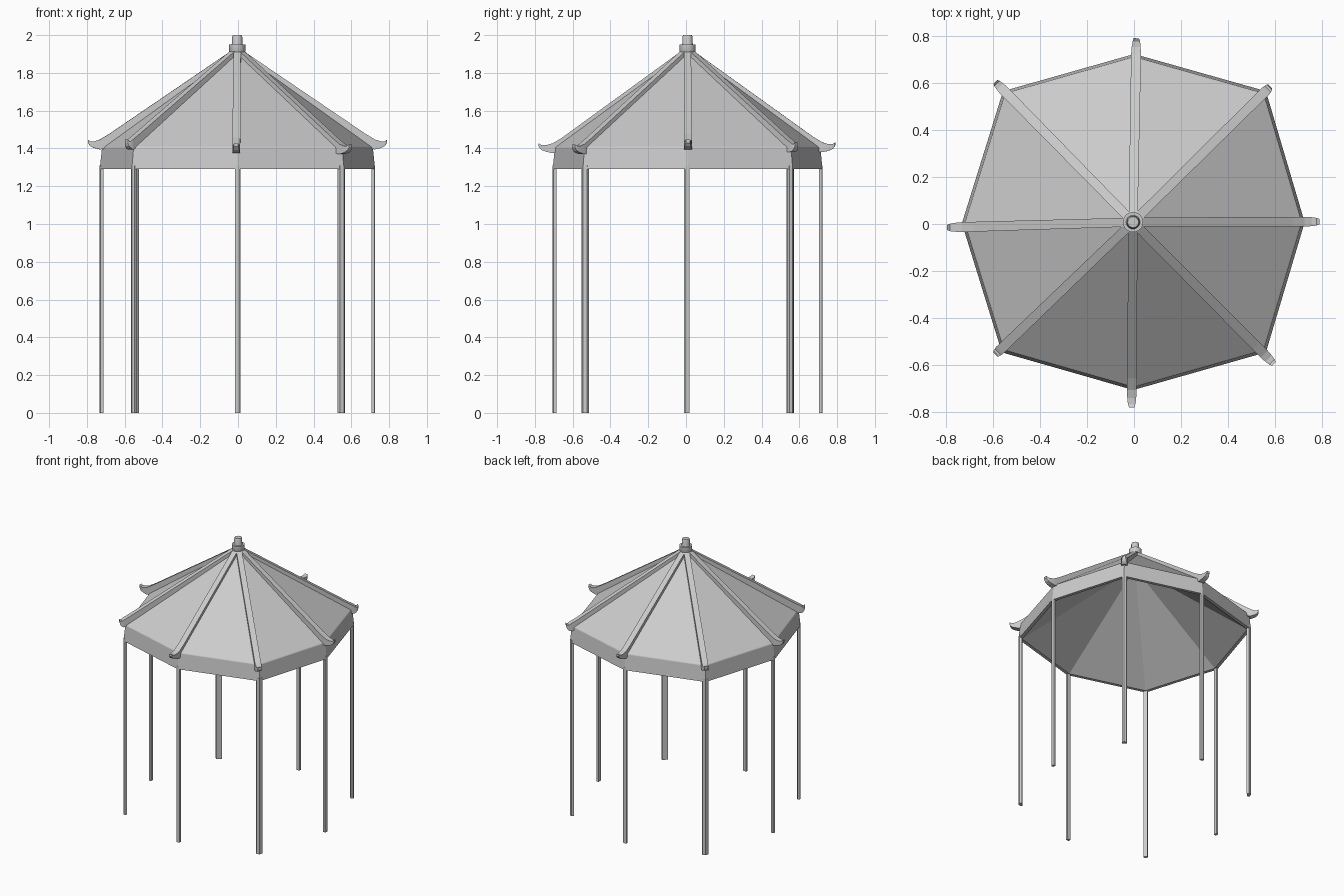
import bpy, bmesh
from mathutils import Vector

cube = bpy.data.objects.get("Cube")
if cube:
    bpy.data.objects.remove(cube, do_unlink=True)

grey = bpy.data.materials.new("plain_grey")
grey.use_nodes = True
COLOUR = (0.6, 0.6, 0.6, 1)
grey.diffuse_color = COLOUR
grey.node_tree.nodes["Principled BSDF"].inputs["Base Color"].default_value = COLOUR

CENTRE = Vector((-0.004, 0.008, 0))
EAVE_Z, RIM_Z = 1.407, 1.29

# Eave corners (counter-clockwise from +x), ridge tips, tip sag and leg widths
CORNERS = [Vector((x, y, 0)) for x, y in (
    (0.726, 0.007), (0.561, 0.565), (0.001, 0.723), (-0.557, 0.565),
    (-0.732, 0.003), (-0.562, -0.546), (-0.003, -0.706), (0.561, -0.546))]
TIPS = [Vector((x, y, 0)) for x, y in (
    (0.79, 0.01), (0.58, 0.585), (0.01, 0.79), (-0.59, 0.605),
    (-0.795, -0.015), (-0.59, -0.555), (-0.01, -0.78), (0.595, -0.595))]
SAG = (0, 0.015, 0.015, 0.015, 0, 0, 0.02, 0.025)
LEG_WIDTH = (0.013, 0.019, 0.013, 0.023, 0.013, 0.016, 0.013, 0.023)


def finish(name, bm):
    bmesh.ops.recalc_face_normals(bm, faces=bm.faces)
    mesh = bpy.data.meshes.new(name)
    bm.to_mesh(mesh)
    bm.free()
    mesh.materials.append(grey)
    obj = bpy.data.objects.new(name, mesh)
    bpy.context.collection.objects.link(obj)
    return obj


def loft(name, rings, soft_ring=None):
    """Joins rings of equal length, closes both ends and may round one ring."""
    bm = bmesh.new()
    rows = [[bm.verts.new(p) for p in ring] for ring in rings]
    for a, b in zip(rows, rows[1:]):
        for i in range(len(a)):
            j = (i + 1) % len(a)
            bm.faces.new((a[i], a[j], b[j], b[i]))
    bm.faces.new(rows[0])
    bm.faces.new(rows[-1])
    if soft_ring is not None:
        ring = set(rows[soft_ring])
        edges = [e for e in bm.edges if set(e.verts) <= ring]
        bmesh.ops.bevel(bm, geom=edges, offset=0.005, segments=3,
                        profile=0.5, affect="EDGES")
    return finish(name, bm)


def outline(scale, z):
    up = Vector((0, 0, z))
    return [CENTRE + (c - CENTRE) * scale + up for c in CORNERS]


# Hollow canopy: underside, rim, skirt, softened eave and roof slopes
loft("roof_canopy", [outline(0.01, 1.80), outline(0.968, RIM_Z), outline(1, RIM_Z),
                     outline(0.983, EAVE_Z), outline(0.01, 1.915)], soft_ring=3)

for i, (corner, tip) in enumerate(zip(CORNERS, TIPS)):
    out = (corner - CENTRE).normalized()

    # Leg whose outer faces follow the two sides of the canopy
    e1 = (CORNERS[i - 1] - corner).normalized() * LEG_WIDTH[i]
    e2 = (CORNERS[(i + 1) % 8] - corner).normalized() * LEG_WIDTH[i]
    inward = out * -0.016
    section = [corner, corner + e1, corner + e1 + inward,
               corner + e2 + inward, corner + e2]
    loft(f"leg_{i + 1}", [section, [p + Vector((0, 0, RIM_Z + 0.02)) for p in section]])

    # Ridge beam with an upturned tip: (offset past corner, bottom, top, half width)
    radius = (corner - CENTRE).length
    reach = (tip - CENTRE).length - radius
    along = (tip - CENTRE).normalized()
    side = Vector((-along.y, along.x, 0))
    stations = [(0.02 - radius, 1.87, 1.925 + SAG[i], 0.019),
                (-0.05, 1.40, 1.477, 0.021),
                (0, 1.395, 1.447, 0.021),
                (reach * 0.45, 1.402, 1.438, 0.019),
                (reach * 0.8, 1.412, 1.438, 0.016),
                (reach, 1.430, 1.447, 0.011)]
    rings = []
    for d, low, high, w in stations:
        base = CENTRE + along * (radius + d)
        rings.append([base + side * s * w + Vector((0, 0, z - SAG[i]))
                      for s, z in ((-1, low), (1, low), (1, high), (-1, high))])
    loft(f"ridge_{i + 1}", rings)


# Two-step finial on the peak
def drum(name, profile):
    bm = bmesh.new()
    verts = [bm.verts.new(CENTRE + Vector((r, 0, z))) for r, z in profile]
    edges = [bm.edges.new(pair) for pair in zip(verts, verts[1:])]
    bmesh.ops.spin(bm, geom=verts + edges, cent=CENTRE, axis=(0, 0, 1),
                   angle=6.283185, steps=24)
    bmesh.ops.remove_doubles(bm, verts=bm.verts, dist=0.0005)
    obj = finish(name, bm)
    bpy.ops.object.select_all(action="DESELECT")
    obj.select_set(True)
    bpy.context.view_layer.objects.active = obj
    bpy.ops.object.shade_smooth_by_angle()


drum("finial_base", [(0, 1.90), (0.035, 1.90), (0.043, 1.915), (0.043, 1.95), (0, 1.95)])
drum("finial_cap", [(0, 1.94), (0.032, 1.94), (0.027, 1.96), (0.027, 1.99),
                    (0.023, 2.0), (0, 2.0)])
